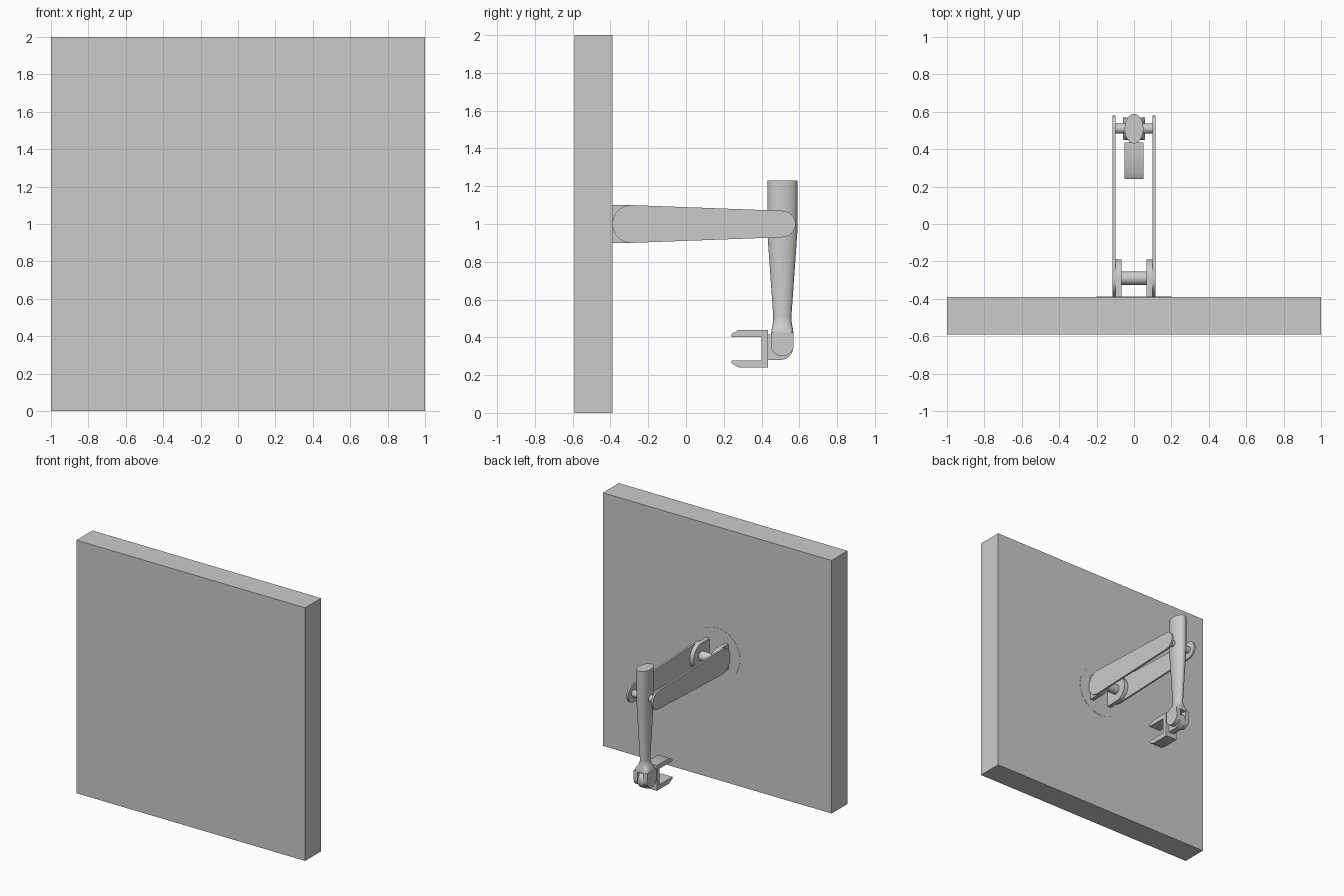
import bpy, math
from math import pi, sin, cos, radians

if "Cube" in bpy.data.objects:
    bpy.data.objects.remove(bpy.data.objects["Cube"])

grey = bpy.data.materials.new("plain grey")
grey.diffuse_color = (0.6, 0.6, 0.6, 1)
grey.use_nodes = True
grey.node_tree.nodes["Principled BSDF"].inputs["Base Color"].default_value = grey.diffuse_color


def make(name, verts, faces, smooth=True):
    me = bpy.data.meshes.new(name)
    me.from_pydata(verts, [], faces)
    me.materials.append(grey)
    ob = bpy.data.objects.new(name, me)
    bpy.context.collection.objects.link(ob)
    if smooth:
        bpy.ops.object.select_all(action='DESELECT')
        ob.select_set(True)
        bpy.context.view_layer.objects.active = ob
        bpy.ops.object.shade_smooth_by_angle(angle=radians(30))
    return ob


def loft(name, rings):
    """Skin a stack of equal-length point loops and cap both ends."""
    n = len(rings[0])
    verts = [p for r in rings for p in r]
    faces = [(k * n + i, k * n + (i + 1) % n, (k + 1) * n + (i + 1) % n, (k + 1) * n + i)
             for k in range(len(rings) - 1) for i in range(n)]
    faces += [tuple(reversed(range(n))), tuple(range(len(verts) - n, len(verts)))]
    return make(name, verts, faces)


def plate(name, outline, x0, x1):
    """Extrude a (y, z) outline, counter-clockwise, from x0 to x1."""
    return loft(name, [[(x, y, z) for y, z in outline] for x in (x0, x1)])


def arc(cy, cz, r, a0, a1, n=24):
    return [(cy + r * cos(radians(a0 + (a1 - a0) * i / n)),
             cz + r * sin(radians(a0 + (a1 - a0) * i / n))) for i in range(n + 1)]


def pin(name, y, z, r, half):
    return plate(name, arc(y, z, r, 0, 352.5, 47), -half, half)


# Wall slab and flush round mounting disc
loft("wall", [[(-1, -.59, z), (1, -.59, z), (1, -.39, z), (-1, -.39, z)] for z in (0, 2)])
loft("mounting_disc", [[(.2 * sin(t * pi / 32), y, 1 + .2 * cos(t * pi / 32)) for t in range(64)]
                       for y in (-.45, -.388)])

# Wall brackets and long tapered arms, mirrored left and right
bracket = [(-.39, .9)] + arc(-.29, 1, .1, -90, 90) + [(-.39, 1.1)]
tilt = math.degrees(math.asin(.03 / .8))
arm = (arc(.51, 1, .07, -90 + tilt, 90 - tilt) +
       arc(-.29, 1, .1, 90 - tilt, 270 + tilt))
for side, s in (("right", 1), ("left", -1)):
    plate("bracket_" + side, bracket, *sorted((s * .067, s * .1)))
    plate("arm_" + side, arm, *sorted((s * .1, s * .115)))

# Joint pins
pin("base_pin", -.29, 1, .037, .1)
pin("elbow_pin", .51, 1, .027, .1)


# Forearm: oval bar that tapers, then flares into a squarer fork root
def oval(z, rx, ry, e=1.0, n=48):
    pts = []
    for i in range(n):
        c, s = cos(2 * pi * i / n), sin(2 * pi * i / n)
        pts.append((math.copysign(abs(c) ** e, c) * rx,
                    .51 + math.copysign(abs(s) ** e, s) * ry, z))
    return pts


loft("forearm", [oval(*r) for r in (
    (.42, .06, .059, .35), (.44, .058, .057, .5), (.465, .046, .052, .8),
    (.485, .035, .049), (.51, .031, .048), (.95, .05, .079), (1.23, .05, .079))])

# Fork cheeks at the wrist
cheek = arc(.51, .36, .06, 180, 360) + [(.568, .425), (.452, .425)]
for side, s in (("right", 1), ("left", -1)):
    plate("fork_cheek_" + side, cheek, *sorted((s * .025, s * .06)))
pin("wrist_pin", .51, .36, .025, .058)

# Gripper: rounded tongue and C-shaped jaw
plate("gripper_tongue", [(.43, .28)] + arc(.5, .347, .067, -90, 90) + [(.43, .414)], -.024, .024)
plate("gripper_jaw", [(.28, .24), (.435, .24), (.435, .44), (.28, .44), (.24, .417), (.24, .403),
                      (.4, .403), (.4, .277), (.24, .277), (.24, .263)], -.05, .05)
